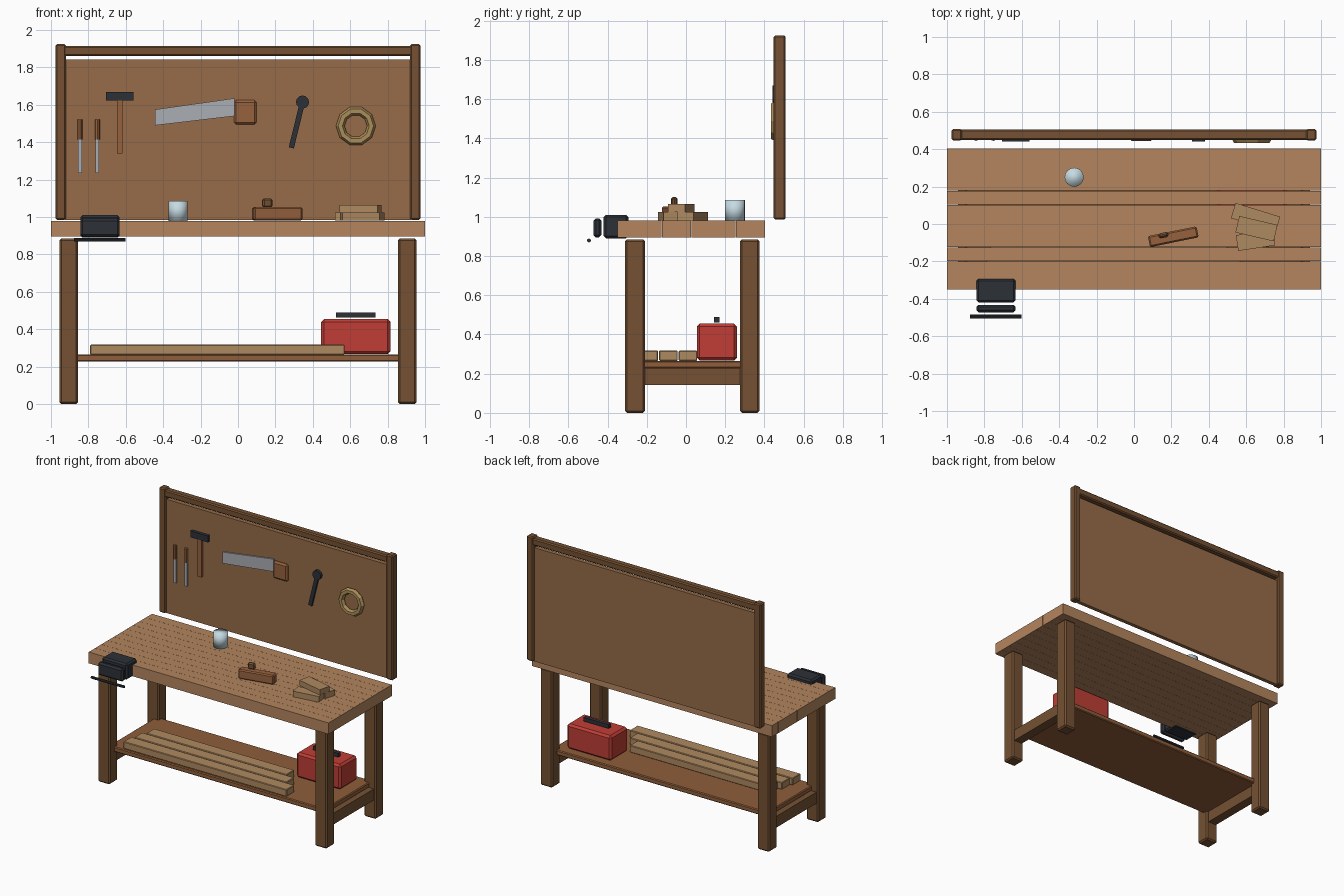
import bpy
from math import radians, atan2, hypot, pi

if "Cube" in bpy.data.objects:
    bpy.data.objects.remove(bpy.data.objects["Cube"])


def material(name, r, g, b):
    m = bpy.data.materials.new(name)
    m.diffuse_color = tuple((c / 255) ** 2.2 for c in (r, g, b)) + (1,)
    m.use_nodes = True
    m.node_tree.nodes["Principled BSDF"].inputs["Base Color"].default_value = m.diffuse_color
    return m


TOP = material("top_wood", 178, 132, 94)
DARK = material("dark_wood", 116, 82, 54)
PANEL = material("panel_wood", 150, 108, 74)
SHELF = material("shelf_wood", 142, 94, 60)
HANDLE = material("handle_wood", 150, 98, 64)
PALE = material("pale_wood", 172, 136, 96)
IRON = material("dark_iron", 48, 52, 58)
STEEL = material("steel", 168, 172, 178)
RED = material("red_paint", 190, 64, 56)
CUP = material("cup_glaze", 196, 218, 226)
ROPE = material("rope", 170, 140, 90)


def finish(name, mat, bevel=0):
    o = bpy.context.object
    o.name = name
    o.data.materials.append(mat)
    if bevel:
        m = o.modifiers.new("bevel", 'BEVEL')
        m.width, m.segments = bevel, 1
    return o


def block(name, mat, x, y, z, bevel=0, rot=(0, 0, 0)):
    """Box from (min, max) ranges, turned about its own centre."""
    bpy.ops.mesh.primitive_cube_add(
        size=1, location=[(a + b) / 2 for a, b in (x, y, z)], rotation=rot)
    o = bpy.context.object
    o.scale = [b - a for a, b in (x, y, z)]
    bpy.ops.object.transform_apply(location=False, rotation=False, scale=True)
    return finish(name, mat, bevel)


def turned(name, mat, c, size, angle, bevel=0):
    """Box by centre and size, turned about z."""
    return block(name, mat, *[(p - s / 2, p + s / 2) for p, s in zip(c, size)],
                 bevel, (0, 0, angle))


# Bench top planks
pitch = 0.755 / 10
for i in range(10):
    y = -0.35 + i * pitch
    block(f"top_plank_{i + 1}", TOP, (-1, 1), (y, y + pitch - 0.001), (0.895, 0.98))

# Legs and side stretchers
for s, side in ((-1, "left"), (1, "right")):
    xr = sorted((s * 0.855, s * 0.955))
    block(f"front_leg_{side}", DARK, xr, (-0.31, -0.21), (0, 0.885), 0.01)
    block(f"back_leg_{side}", DARK, xr, (0.275, 0.375), (0, 0.885), 0.01)
    block(f"stretcher_{side}", DARK, sorted((s * 0.87, s * 0.94)),
          (-0.22, 0.285), (0.143, 0.228))
    # Tool board posts
    block(f"board_post_{side}", DARK, sorted((s * 0.92, s * 0.975)),
          (0.447, 0.507), (0.985, 1.925), 0.008)

# Lower shelf with stored boards
block("lower_shelf", SHELF, (-0.9, 0.9), (-0.25, 0.315), (0.227, 0.265), 0.006)
for i, (a, b) in enumerate(((-0.79, 0.57), (-0.77, 0.5), (-0.74, 0.43))):
    y = -0.19 + 0.1 * i
    block(f"stored_board_{i + 1}", PALE, (a, b), (y - 0.047, y + 0.047), (0.265, 0.318), 0.004)

# Toolbox
block("toolbox", RED, (0.445, 0.815), (0.055, 0.26), (0.267, 0.455), 0.015)
block("toolbox_handle", IRON, (0.525, 0.735), (0.143, 0.172), (0.462, 0.49))

# Tool board panel and top rail
block("tool_panel", PANEL, (-0.925, 0.925), (0.463, 0.492), (0.985, 1.842))
block("board_top_rail", DARK, (-0.97, 0.97), (0.45, 0.504), (1.862, 1.915), 0.008)

# Chisels
for i, x in enumerate((-0.845, -0.752)):
    block(f"chisel_blade_{i + 1}", STEEL, (x - 0.01, x + 0.01), (0.452, 0.466), (1.235, 1.42))
    bpy.ops.mesh.primitive_cylinder_add(vertices=8, radius=0.013, depth=0.105,
                                        location=(x, 0.457, 1.468))
    finish(f"chisel_handle_{i + 1}", HANDLE)

# Hammer
block("hammer_head", IRON, (-0.705, -0.56), (0.44, 0.475), (1.622, 1.67))
block("hammer_handle", HANDLE, (-0.648, -0.618), (0.446, 0.468), (1.34, 1.622))

# Saw blade extruded from its outline, with a block handle
outline = [(-0.445, 1.49), (-0.02, 1.54), (-0.02, 1.635), (-0.445, 1.575)]
verts = [(x, y, z) for y in (0.453, 0.463) for x, z in outline]
faces = [(0, 1, 2, 3), (7, 6, 5, 4)] + [
    (i, i + 4, (i + 1) % 4 + 4, (i + 1) % 4) for i in range(4)]
me = bpy.data.meshes.new("saw_blade")
me.from_pydata(verts, [], faces)
me.materials.append(STEEL)
bpy.context.collection.objects.link(bpy.data.objects.new("saw_blade", me))
block("saw_handle", HANDLE, (-0.022, 0.1), (0.443, 0.473), (1.495, 1.625), 0.012)

# Wrench
x0, z0, x1, z1 = 0.285, 1.37, 0.345, 1.615
cx, cz, half = (x0 + x1) / 2, (z0 + z1) / 2, hypot(x1 - x0, z1 - z0) / 2
block("wrench_bar", IRON, (cx - 0.014, cx + 0.014), (0.448, 0.466),
      (cz - half, cz + half), 0, (0, atan2(x1 - x0, z1 - z0), 0))
bpy.ops.mesh.primitive_cylinder_add(vertices=12, radius=0.035, depth=0.026,
                                    location=(x1, 0.455, z1), rotation=(pi / 2, 0, 0))
finish("wrench_head", IRON)

# Coil of rope
bpy.ops.mesh.primitive_torus_add(major_segments=10, minor_segments=6, major_radius=0.083,
                                 minor_radius=0.023, location=(0.63, 0.453, 1.487),
                                 rotation=(pi / 2, 0, 0))
finish("rope_coil", ROPE)

# Cup
bpy.ops.mesh.primitive_cylinder_add(vertices=16, radius=0.051, depth=0.106,
                                    location=(-0.32, 0.25, 1.033))
finish("cup", CUP)
bpy.ops.object.shade_smooth()

# Hand plane
turned("plane_body", HANDLE, (0.21, -0.068, 1.018), (0.265, 0.06, 0.07), 0.2, 0.008)
turned("plane_knob", DARK, (0.157, -0.06, 1.075), (0.055, 0.028, 0.05), 0.2, 0.01)

# Wood offcuts
turned("offcut_1", PALE, (0.65, 0.035, 1.002), (0.25, 0.085, 0.043), -0.3)
turned("offcut_2", PALE, (0.65, -0.087, 1.002), (0.2, 0.085, 0.043), 0.15)
turned("offcut_3", PALE, (0.655, -0.025, 1.044), (0.21, 0.09, 0.04), -0.23)

# Vise
block("vise_body", IRON, (-0.843, -0.633), (-0.42, -0.293), (0.89, 1.01), 0.012)
block("vise_jaw", IRON, (-0.843, -0.633), (-0.472, -0.432), (0.895, 0.992), 0.012)
bpy.ops.mesh.primitive_cylinder_add(vertices=8, radius=0.01, depth=0.275,
                                    location=(-0.738, -0.495, 0.879), rotation=(0, pi / 2, 0))
finish("vise_handle", IRON)
